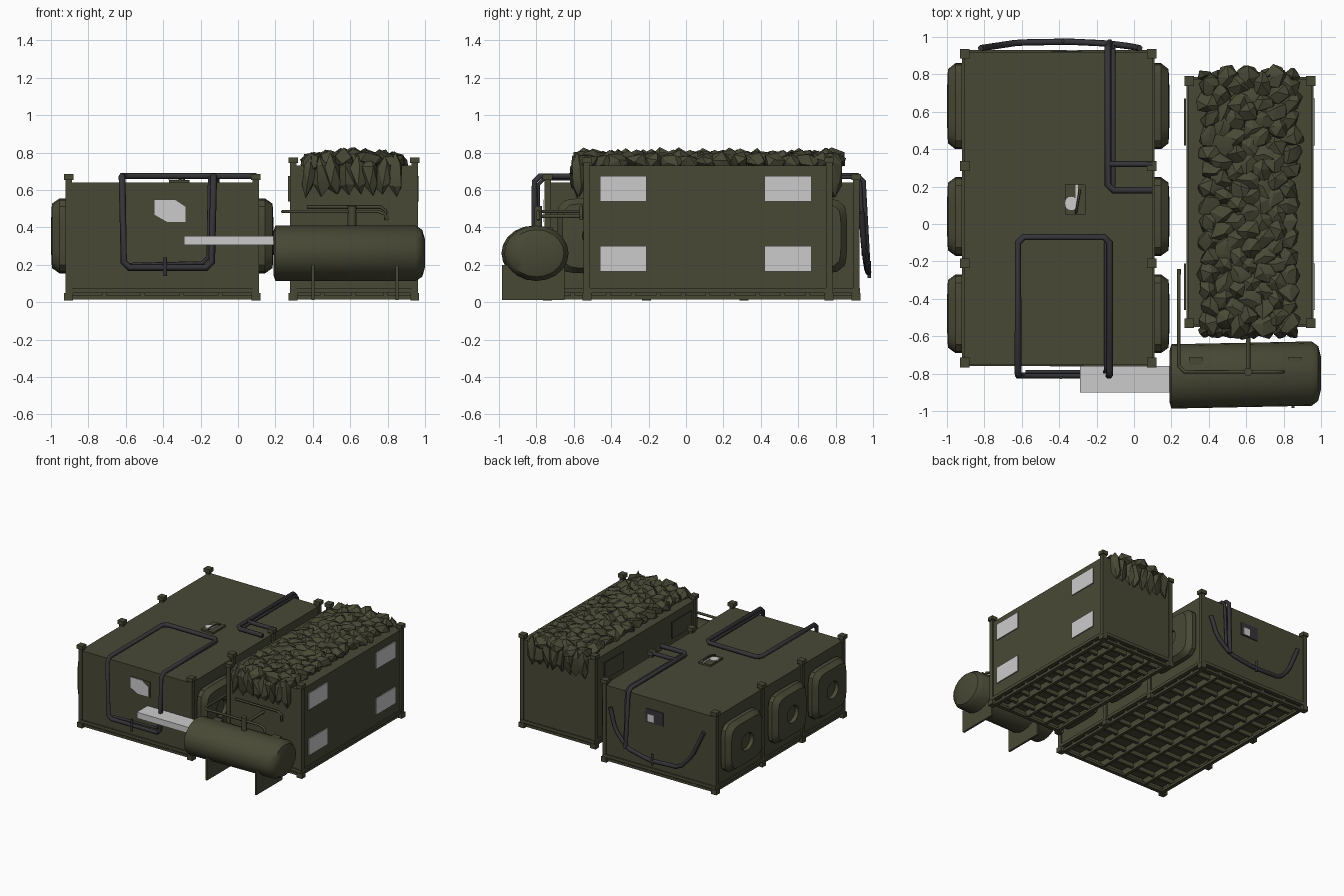
import bpy, bmesh, math, random
from mathutils import Vector, Matrix

random.seed(4)
cube = bpy.data.objects.get("Cube")
if cube:
    bpy.data.objects.remove(cube, do_unlink=True)


def material(name, rgb):
    m = bpy.data.materials.new(name)
    m.use_nodes = True
    m.diffuse_color = (*rgb, 1)
    m.node_tree.nodes["Principled BSDF"].inputs["Base Color"].default_value = (*rgb, 1)
    return m


OLIVE = material("olive green", (0.065, 0.066, 0.036))
DARK = material("dark grey", (0.035, 0.035, 0.04))
LIGHT = material("light grey", (0.6, 0.6, 0.6))


def finish(name, bm, mat, smooth=None):
    bmesh.ops.recalc_face_normals(bm, faces=bm.faces)
    mesh = bpy.data.meshes.new(name)
    bm.to_mesh(mesh)
    bm.free()
    mesh.materials.append(mat)
    ob = bpy.data.objects.new(name, mesh)
    bpy.context.collection.objects.link(ob)
    if smooth:
        bpy.ops.object.select_all(action='DESELECT')
        ob.select_set(True)
        bpy.context.view_layer.objects.active = ob
        bpy.ops.object.shade_smooth_by_angle(angle=math.radians(smooth))
    return ob


def add_box(bm, x0, x1, y0, y1, z0, z1):
    c = Vector((x0 + x1, y0 + y1, z0 + z1)) / 2
    bmesh.ops.create_cube(bm, size=1, matrix=Matrix.Translation(c) @ Matrix.Diagonal((x1 - x0, y1 - y0, z1 - z0, 1)))


def box(name, mat, *bounds):
    bm = bmesh.new()
    add_box(bm, *bounds)
    return finish(name, bm, mat)


def pipe(name, mat, points, radius, closed=False):
    # Round tube that follows a path with short bevelled corners
    pts = [Vector(p) for p in points]
    path = []
    for i, p in enumerate(pts):
        if not closed and i in (0, len(pts) - 1):
            path.append(p)
            continue
        for q in (pts[i - 1], pts[(i + 1) % len(pts)]):
            d = q - p
            path.append(p + d.normalized() * min(0.03, d.length * 0.3))
    curve = bpy.data.curves.new(name, 'CURVE')
    curve.dimensions = '3D'
    curve.bevel_depth = radius
    curve.bevel_resolution = 1
    curve.use_fill_caps = True
    s = curve.splines.new('POLY')
    s.points.add(len(path) - 1)
    for sp, p in zip(s.points, path):
        sp.co = (*p, 1)
    s.use_cyclic_u = closed
    curve.materials.append(mat)
    ob = bpy.data.objects.new(name, curve)
    bpy.context.collection.objects.link(ob)
    return ob


def container(prefix, x0, x1, y0, y1, top, post_ys, beams_x, beams_y):
    box(prefix + "_body", OLIVE, x0 + .01, x1 - .01, y0 + .01, y1 - .01, .07, top)
    # Base rails, floor beams and corner posts with lifting blocks
    bm = bmesh.new()
    for z0, z1, inset in ((.015, .035, .02), (.05, .075, 0)):
        for y in (y0 + inset, y1 - .03 - inset):
            add_box(bm, x0 + inset, x1 - inset, y, y + .03, z0, z1)
        for x in (x0 + inset, x1 - .03 - inset):
            add_box(bm, x, x + .03, y0 + inset, y1 - inset, z0, z1)
    for i in range(1, beams_x + 1):
        x = x0 + (x1 - x0) * i / (beams_x + 1)
        add_box(bm, x - .012, x + .012, y0 + .02, y1 - .02, .02, .07)
    for i in range(1, beams_y + 1):
        y = y0 + (y1 - y0) * i / (beams_y + 1)
        add_box(bm, x0 + .02, x1 - .02, y - .012, y + .012, .035, .07)
    finish(prefix + "_base_frame", bm, OLIVE)
    bm = bmesh.new()
    for x in (x0 + .015, x1 - .015):
        for y in post_ys:
            add_box(bm, x - .017, x + .017, y - .017, y + .017, .02, top + .02)
            add_box(bm, x - .026, x + .026, y - .026, y + .026, top + .015, top + .045)
            add_box(bm, x - .024, x + .024, y - .024, y + .024, .01, .05)
    finish(prefix + "_posts", bm, OLIVE)


container("wide_container", -.92, .11, -.76, .93, .64, (-.74, -.21, .31, .91), 4, 10)
container("tall_container", .28, .96, -.55, .785, .73, (-.53, .765), 3, 9)


# Bulging side covers, each with a round recess
def side_cover(name, x, side, y, half_y):
    bm = bmesh.new()
    n = 32
    rings = []
    profile = ((0, 1, 1), (.035, 1, 1), (.075, .86, .86), (.08, .35, 0), (.05, .33, 0), (.045, .15, 0))
    for out, scale, squareness in profile:
        ring = []
        for i in range(n):
            a = 2 * math.pi * (i + .5) / n
            c, s = math.cos(a), math.sin(a)
            k = (c ** 6 + s ** 6) ** (-1 / 6) if squareness else 1
            ring.append(bm.verts.new((x + side * out, y + c * k * half_y * scale, .355 + s * k * .2 * scale)))
        rings.append(ring)
    for a, b in zip(rings, rings[1:]):
        for i in range(n):
            j = (i + 1) % n
            bm.faces.new((a[i], a[j], b[j], b[i]))
    bm.faces.new(rings[-1])
    bm.faces.new(rings[0][::-1])
    finish(name, bm, OLIVE, 30)


for x, side, label in ((-.92, -1, "right"), (.11, 1, "left")):
    for y, half, place in ((-.48, .21, "front"), (.04, .21, "middle"), (.63, .23, "rear")):
        side_cover(f"{label}_{place}_cover", x, side, y, half)

# Plates on the tall container sides
for x0, x1, mat, label in ((.955, .97, LIGHT, "left"), (.265, .28, OLIVE, "right")):
    bm = bmesh.new()
    for y in (-.46, .42):
        for z in (.165, .54):
            add_box(bm, x0 + .003, x1 - .003, y, y + .25, z, z + .135)
    finish(label + "_plates", bm, mat)

# Small plates on the wide container
box("front_plate_mount", OLIVE, -.45, -.27, -.757, -.748, .42, .55)
bm = bmesh.new()
corners = [(-.45, .55), (-.34, .55), (-.28, .51), (-.28, .43), (-.38, .43), (-.45, .47)]
face = bm.faces.new([bm.verts.new((x, -.758, z)) for x, z in corners])
ext = bmesh.ops.extrude_face_region(bm, geom=[face])
bmesh.ops.translate(bm, verts=[v for v in ext["geom"] if isinstance(v, bmesh.types.BMVert)], vec=(0, -.004, 0))
finish("front_plate", bm, LIGHT)
box("rear_plate_mount", DARK, -.44, -.28, .918, .926, .44, .55)
box("rear_plate", LIGHT, -.36, -.30, .92, .929, .45, .51)
box("roof_hatch", OLIVE, -.37, -.26, .05, .21, .63, .655)
bm = bmesh.new()
bmesh.ops.create_cone(bm, cap_ends=True, segments=16, radius1=.036, radius2=.036, depth=.008,
                      matrix=Matrix.Translation((-.335, .11, .658)))
add_box(bm, -.312, -.3, .13, .21, .654, .662)
finish("hatch_cap", bm, LIGHT)
pipe("hatch_handle", OLIVE, [(-.31, .06, .65), (-.31, .06, .675), (-.29, .18, .675), (-.29, .18, .65)], .006)

# Dark tubes on the wide container: front loop and rear rack
pipe("front_tube_loop", DARK, [(-.62, -.07, .675), (-.13, -.07, .675), (-.13, -.81, .675), (-.14, -.81, .185),
                               (-.61, -.81, .185), (-.62, -.81, .675)], .018, True)
pipe("front_tube_inner", DARK, [(-.15, -.1, .66), (-.15, -.79, .66), (-.16, -.79, .21), (-.58, -.79, .2)], .011)
pipe("front_tube_stub", DARK, [(-.39, -.82, .14), (-.39, -.82, .24)], .01)
pipe("rear_tube", DARK, [(.1, .18, .675), (-.14, .18, .675), (-.14, .945, .675), (-.13, .97, .2)], .018)
pipe("rear_tube_inner", DARK, [(-.11, .2, .67), (-.11, .93, .67), (-.11, .95, .25)], .012)
pipe("rear_cross_tube", DARK, [(.1, .32, .675), (-.14, .32, .675)], .016)
pipe("rear_tube_basket", DARK, [(.03, .94, .48), (-.02, .95, .32), (-.14, .965, .2), (-.35, .975, .16),
                                (-.62, .97, .17), (-.72, .955, .28), (-.82, .94, .5)], .017)
pipe("rear_tube_stub", DARK, [(-.38, .98, .13), (-.38, .98, .22)], .01)

# Horizontal drum with end domes, saddles and fittings
bm = bmesh.new()
n = 20
rings = []
for x, r in ((.19, .8), (.2, 1), (.95, 1), (.985, .85), (1, .5)):
    shift = .02 * (x - .19)
    rings.append([bm.verts.new((x, -.815 + shift + .172 * r * math.cos(2 * math.pi * i / n),
                                .262 + .148 * r * math.sin(2 * math.pi * i / n))) for i in range(n)])
for a, b in zip(rings, rings[1:]):
    for i in range(n):
        bm.faces.new((a[i], a[i - 1], b[i - 1], b[i]))
bm.faces.new(rings[0])
bm.faces.new(rings[-1])
finish("drum", bm, OLIVE, 40)
bm = bmesh.new()
for x in (.4, .85):
    add_box(bm, x - .008, x + .008, -.985, -.65, .012, .2)
finish("drum_saddles", bm, OLIVE)
bm = bmesh.new()
for x in (.33, .86):
    add_box(bm, x - .035, x + .035, -.76, -.71, .36, .4)
finish("drum_lugs", bm, OLIVE)
box("light_beam", LIGHT, -.29, .19, -.9, -.76, .305, .355)
pipe("drum_pipe", OLIVE, [(.8, -.79, .44), (.78, -.79, .485), (.24, -.79, .485), (.24, -.24, .485)], .01)
pipe("drum_valve", OLIVE, [(.61, -.79, .39), (.61, -.79, .515)], .024)
pipe("valve_link", OLIVE, [(.61, -.8, .46), (.61, -.54, .46)], .012)
pipe("valve_rail", OLIVE, [(.37, -.56, .51), (.79, -.56, .51), (.79, -.56, .44)], .009)


# Heap of faceted sacks that covers the roof and hangs over both ends
def add_sack(bm, centre, size, turn):
    m = Matrix.Translation(centre) @ turn @ Matrix.Diagonal((*size, 1))
    made = bmesh.ops.create_icosphere(bm, subdivisions=1, radius=1, matrix=m)
    for v in made["verts"]:
        v.co += Vector([random.uniform(-.012, .012) for _ in range(3)])


bm = bmesh.new()
cols, rows = 7, 15
for r in range(rows):
    for c in range(cols):
        u = c / (cols - 1) * 2 - 1
        x = .62 + u * .21 + random.uniform(-.015, .015)
        y = -.52 + r * .0915 + (c % 2) * .045 - .02
        turn = Matrix.Rotation(random.uniform(0, 3), 4, 'Z') @ Matrix.Rotation(u * .3, 4, 'Y')
        add_sack(bm, (x, y, .768 - .02 * u * u), (.06, .075, .05), turn)
for y in (-.575, .79):
    for c in range(8):
        x = .38 + c * .066
        add_sack(bm, (x, y, .68), (.045, .04, .115), Matrix.Rotation(random.uniform(-.15, .15), 4, 'Y'))
finish("sack_heap", bm, OLIVE, 25)
